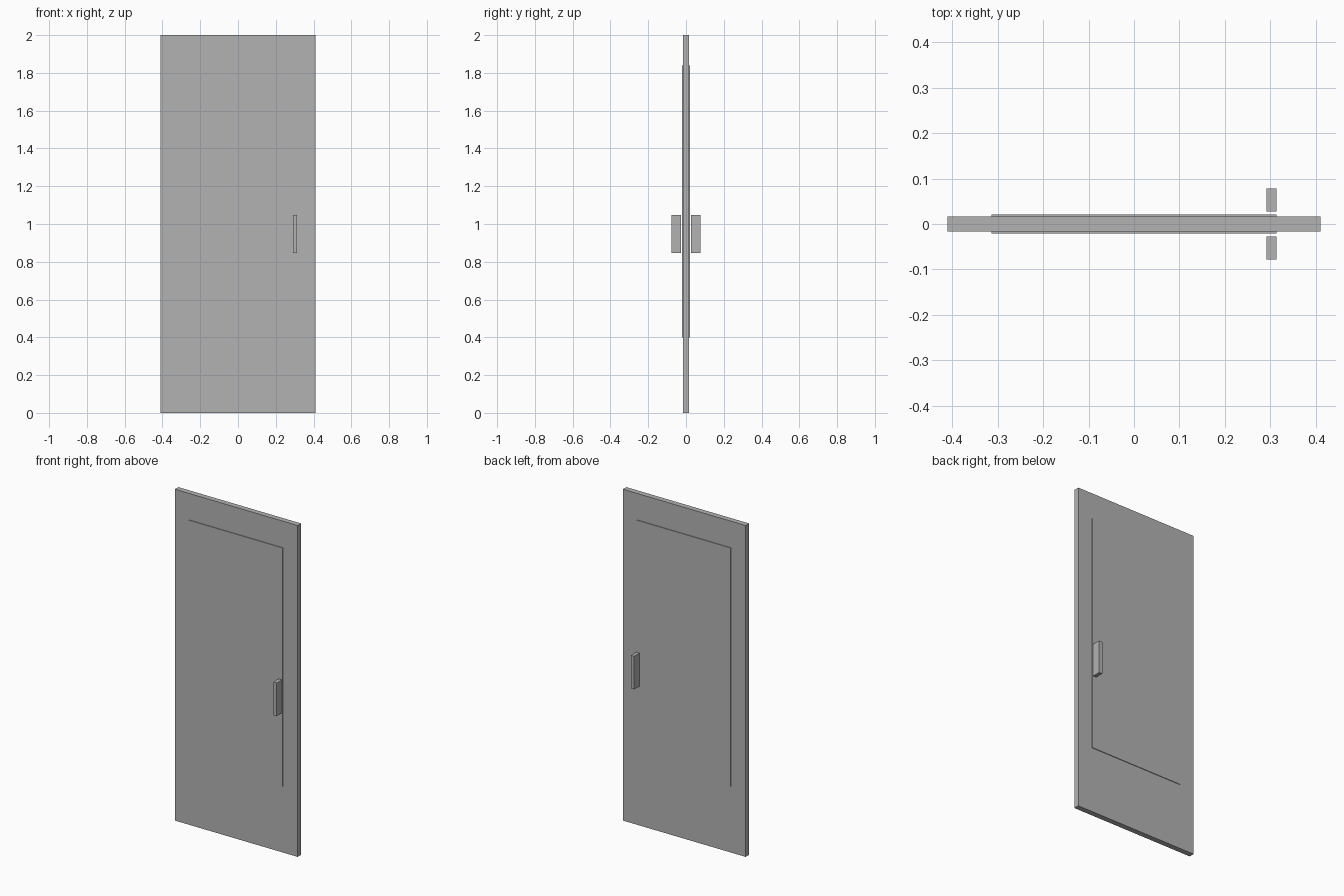
import bpy

if "Cube" in bpy.data.objects:
    bpy.data.objects.remove(bpy.data.objects["Cube"], do_unlink=True)

# Single flat grey
grey = bpy.data.materials.new("grey")
grey.use_nodes = True
colour = (0.45, 0.45, 0.45, 1)
grey.diffuse_color = colour
grey.node_tree.nodes["Principled BSDF"].inputs["Base Color"].default_value = colour


def box(name, low, high):
    """Add an axis-aligned box between two corners."""
    centre = [(a + b) / 2 for a, b in zip(low, high)]
    bpy.ops.mesh.primitive_cube_add(size=1, location=centre)
    ob = bpy.context.object
    ob.name = name
    ob.scale = [b - a for a, b in zip(low, high)]
    bpy.ops.object.transform_apply(location=False, rotation=False, scale=True)
    ob.data.materials.append(grey)
    return ob


# Door leaf
box("door_leaf", (-0.41, -0.0165, 0), (0.41, 0.0165, 2))

# Inset panel, standing slightly proud on both sides
box("door_panel", (-0.313, -0.0205, 0.4), (0.313, 0.0205, 1.84))

# Pull handles on both sides
for name, y0, y1 in (("front_handle", -0.078, -0.0275), ("back_handle", 0.0275, 0.078)):
    box(name, (0.291, y0, 0.847), (0.313, y1, 1.047))
